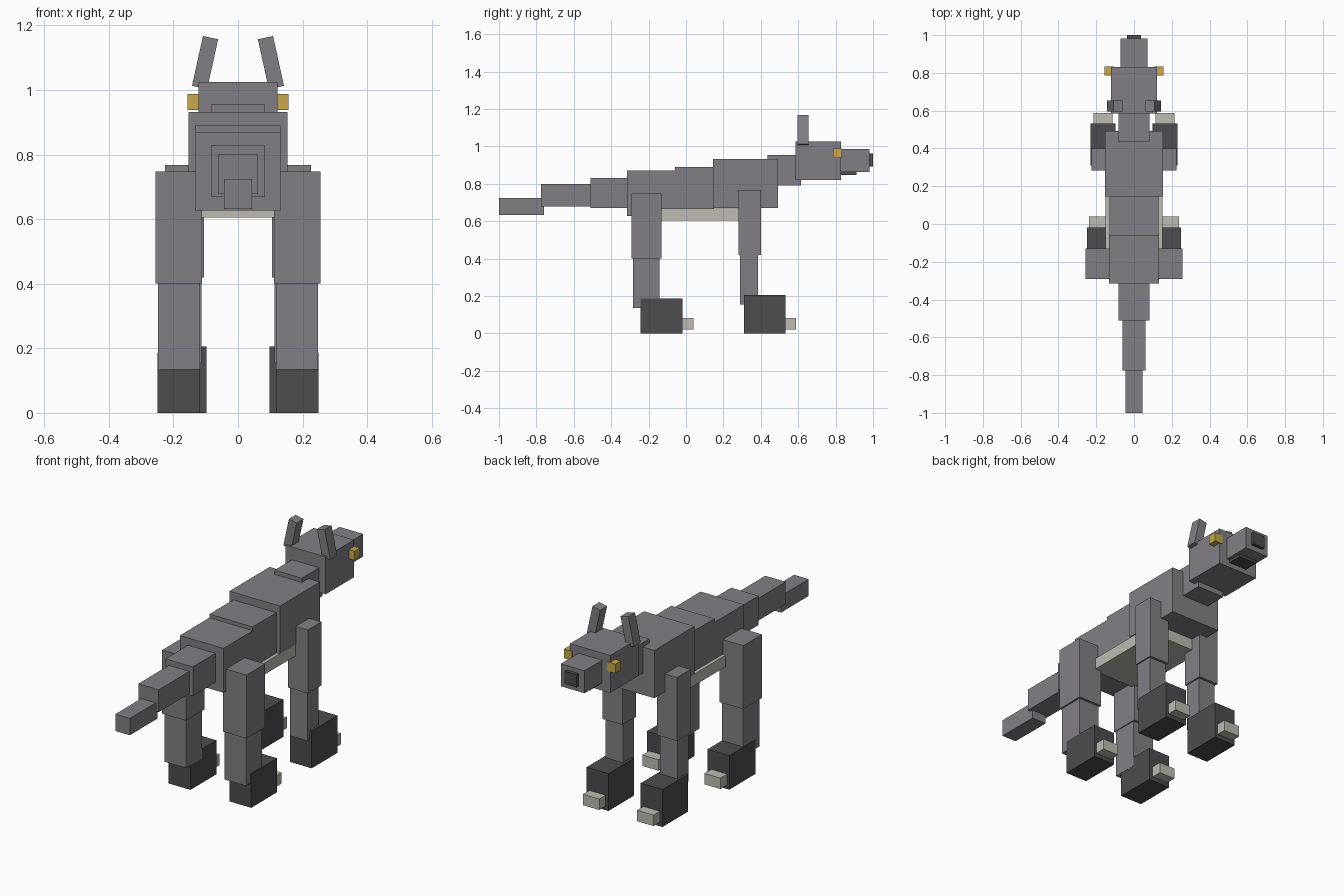
import bpy, math


def material(name, rgb):
    m = bpy.data.materials.new(name)
    m.diffuse_color = (*rgb, 1)
    return m


GREY = material("grey fur", (0.222, 0.213, 0.232))
DARK = material("charcoal", (0.074, 0.073, 0.079))
GOLD = material("gold", (0.58, 0.39, 0.07))
CREAM = material("cream", (0.51, 0.50, 0.44))


def box(name, x, y, z, mat, tilt=0):
    """Box from (min, max) ranges, optionally tilted about its y axis."""
    bpy.ops.mesh.primitive_cube_add(size=1)
    ob = bpy.context.object
    ob.name = name
    ob.location = [(a + b) / 2 for a, b in (x, y, z)]
    ob.scale = [b - a for a, b in (x, y, z)]
    ob.rotation_euler.y = math.radians(tilt)
    ob.data.materials.append(mat)


def centred(name, half, y, z, mat=GREY):
    box(name, (-half, half), y, z, mat)


def pair(name, x, y, z, mat=GREY, tilt=0):
    box("right_" + name, x, y, z, mat, tilt)
    box("left_" + name, (-x[1], -x[0]), y, z, mat, -tilt)


# Tail, tip to base
centred("tail_tip", 0.044, (-1.0, -0.76), (0.632, 0.724))
centred("tail_middle", 0.062, (-0.775, -0.50), (0.678, 0.80))
centred("tail_base", 0.083, (-0.51, -0.30), (0.67, 0.83))

# Body
centred("hips", 0.132, (-0.315, -0.055), (0.627, 0.87))
centred("waist", 0.131, (-0.06, 0.15), (0.66, 0.89))
centred("chest", 0.153, (0.145, 0.492), (0.67, 0.932))
centred("belly", 0.15, (-0.15, 0.34), (0.605, 0.668), CREAM)

# Neck and head
centred("neck", 0.083, (0.435, 0.615), (0.79, 0.955))
centred("head", 0.122, (0.585, 0.83), (0.82, 1.025))
centred("snout", 0.072, (0.82, 0.982), (0.863, 0.986))
centred("jaw", 0.055, (0.82, 0.912), (0.847, 0.875), DARK)
centred("nose", 0.036, (0.96, 1.0), (0.892, 0.962), DARK)
pair("eye", (0.107, 0.156), (0.786, 0.835), (0.938, 0.988), GOLD)
pair("ear", (0.078, 0.126), (0.596, 0.655), (1.006, 1.164), GREY, -12.4)

# Hind legs
pair("hind_thigh", (0.112, 0.256), (-0.292, -0.13), (0.40, 0.748))
pair("hind_shin", (0.117, 0.247), (-0.283, -0.143), (0.135, 0.41))
pair("hind_paw", (0.118, 0.25), (-0.243, -0.018), (0, 0.186), DARK)
pair("hind_claw", (0.14, 0.237), (-0.03, 0.04), (0.022, 0.082), CREAM)

# Front legs
pair("front_thigh", (0.105, 0.226), (0.282, 0.40), (0.42, 0.768))
pair("front_shin", (0.113, 0.218), (0.289, 0.386), (0.155, 0.43))
pair("front_paw", (0.098, 0.23), (0.31, 0.532), (0, 0.205), DARK)
pair("front_claw", (0.115, 0.214), (0.52, 0.587), (0.022, 0.082), CREAM)
